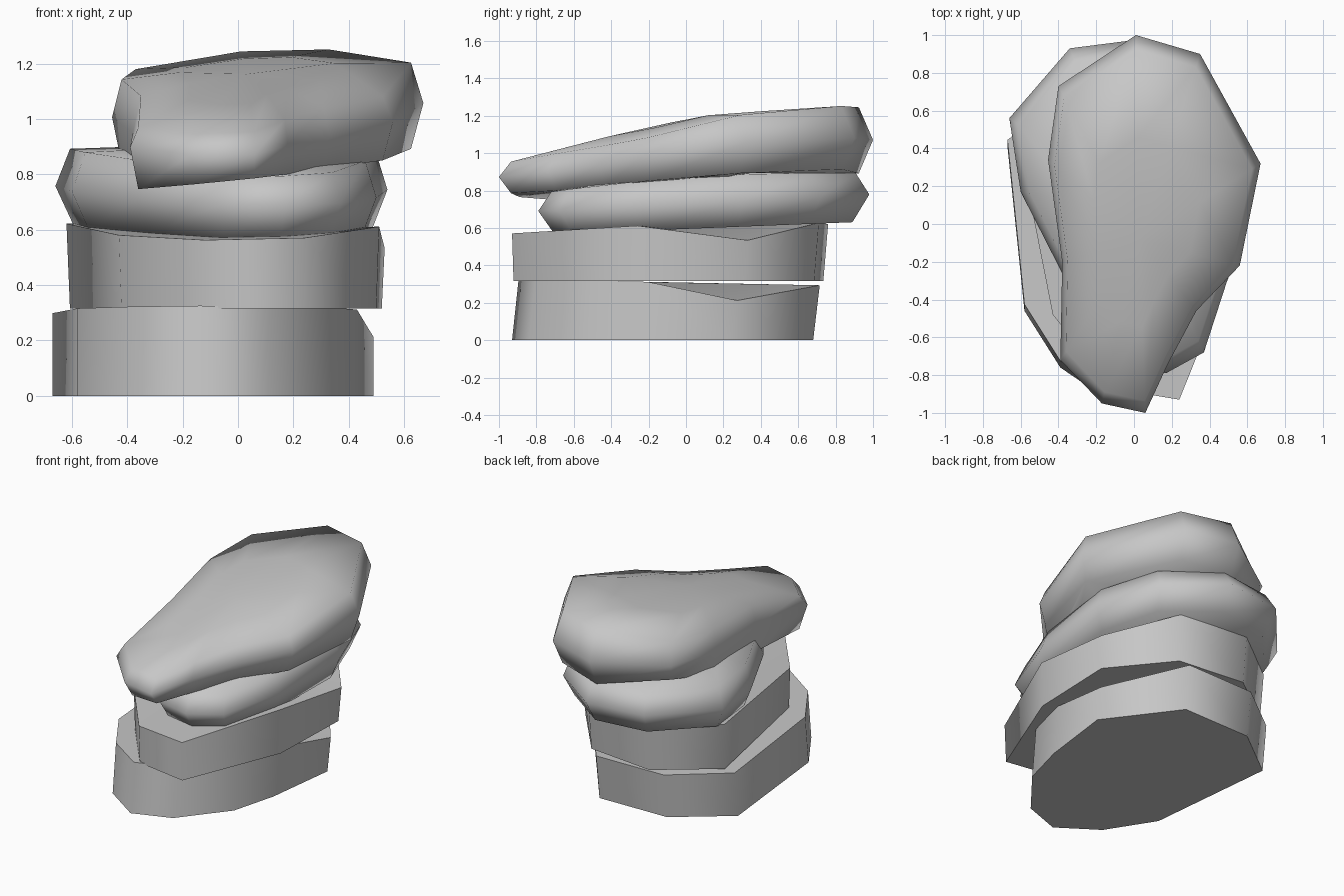
import bpy, bmesh, math

old_cube = bpy.data.objects.get("Cube")
if old_cube:
    bpy.data.objects.remove(old_cube, do_unlink=True)

# One grey stone colour
stone = bpy.data.materials.new("grey_stone")
stone.use_nodes = True
GREY = (0.57, 0.57, 0.57, 1)
stone.diffuse_color = GREY
stone.node_tree.nodes["Principled BSDF"].inputs["Base Color"].default_value = GREY


def slab(name, outline, levels, smooth_angle, dip=None):
    """Loft an outline through levels of (scale, y shift, height function), capped at both ends.
    dip = (point index, depth) lowers one corner of the last level."""
    bm = bmesh.new()
    count = len(outline)
    cx = sum(p[0] for p in outline) / count
    cy = sum(p[1] for p in outline) / count
    rings = []
    for scale, shift, height in levels:
        ring = []
        for x, y in outline:
            px, py = cx + (x - cx) * scale, cy + (y - cy) * scale
            ring.append(bm.verts.new((px, py + shift, height(px, py))))
        rings.append(ring)
    if dip:
        rings[-1][dip[0]].co.z -= dip[1]
    for low, high in zip(rings, rings[1:]):
        for i in range(count):
            j = (i + 1) % count
            bm.faces.new((low[i], low[j], high[j], high[i]))
    bm.faces.new(rings[0][::-1])
    # Fan the top around a centre point
    centre = bm.verts.new((cx, cy, levels[-1][2](cx, cy)))
    for i in range(count):
        bm.faces.new((rings[-1][i], rings[-1][(i + 1) % count], centre))
    bmesh.ops.recalc_face_normals(bm, faces=bm.faces)
    mesh = bpy.data.meshes.new(name)
    bm.to_mesh(mesh)
    bm.free()
    mesh.materials.append(stone)
    obj = bpy.data.objects.new(name, mesh)
    bpy.context.collection.objects.link(obj)
    bpy.ops.object.select_all(action="DESELECT")
    obj.select_set(True)
    bpy.context.view_layer.objects.active = obj
    bpy.ops.object.shade_smooth_by_angle(angle=math.radians(smooth_angle))


def top_slab_height(x, y):
    """Steep in front, flatter behind, falling away beside the notch."""
    hollow = .35 * max(0, x - .1) * max(0, .15 - y)
    return 1.17 + min(.235 * y, .08 * y) + .08 * x - .1 * x * x - hollow


def top_slab_underside(x, y):
    """Tilted underside, lifted at the back right."""
    return .81 + .06 * y + .1 * x + .03 * y * y + .4 * max(0, -x) * max(0, y)


# Bottom slab, leaning slightly backward
slab("bottom_slab",
     [(-.67, .41), (-.33, .67), (.16, .68), (.49, .24), (.43, -.24),
      (.35, -.54), (.11, -.84), (-.14, -.93), (-.39, -.76), (-.58, -.46)],
     [(1, 0, lambda x, y: 0),
      (1, .035, lambda x, y: .307 - .02 * y)], 70, (3, .09))

# Second slab, turned and slightly flared
slab("second_slab",
     [(-.62, .48), (-.25, .76), (.22, .71), (.53, .33),
      (.51, -.26), (.24, -.93), (-.12, -.87), (-.43, -.48)],
     [(.98, -.01, lambda x, y: .315),
      (1, 0, lambda x, y: .595 + .035 * y + .02 * x + .06 * x * x)], 82, (3, .1))

# Rounded third slab
slab("third_slab",
     [(.05, .98), (-.34, .93), (-.66, .56), (-.6, .17), (-.36, -.3), (-.06, -.74),
      (.17, -.79), (.37, -.68), (.5, -.28), (.54, .3), (.4, .72)],
     [(.9, 0, lambda x, y: .595 + .04 * y),
      (1, 0, lambda x, y: .73 + .05 * y),
      (.92, 0, lambda x, y: .87 + .07 * y - .05 * y * y),
      (.5, 0, lambda x, y: .885 + .07 * y - .05 * y * y)], 75)

# Rounded, tilted top slab with a notch in its front left edge
slab("top_slab",
     [(.01, 1), (-.4, .73), (-.455, .34), (-.38, -.2), (-.39, -.72), (-.17, -.95),
      (.06, -1), (.18, -.74), (.33, -.46), (.56, -.22), (.67, .32), (.35, .9)],
     [(.93, 0, top_slab_underside),
      (1, 0, lambda x, y: .97 + .1 * y + .03 * x + .08 * x * x),
      (.93, 0, top_slab_height),
      (.5, 0, lambda x, y: top_slab_height(x, y) + .01)], 75)
